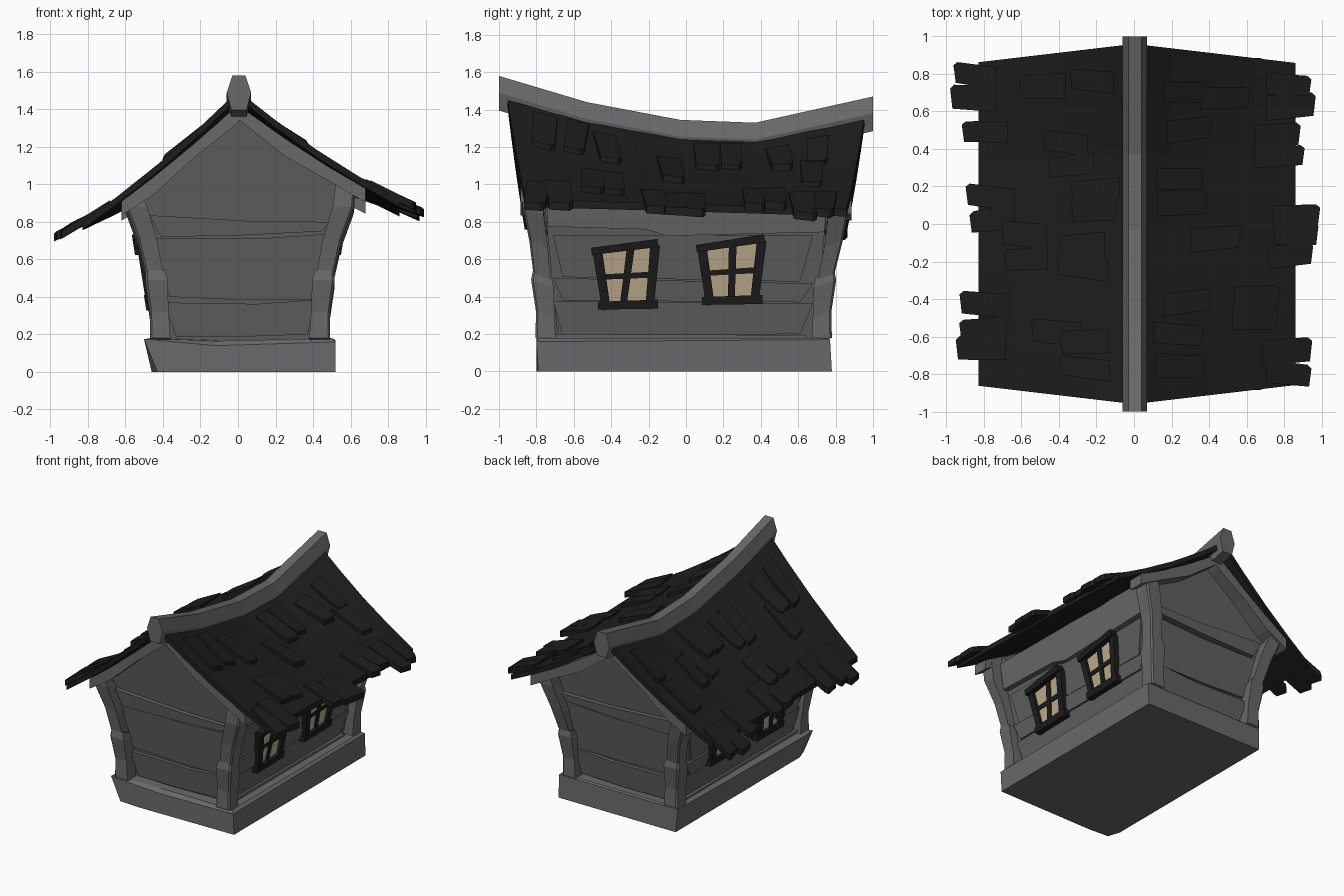
import bpy, bmesh, math, random
from mathutils import Vector

if "Cube" in bpy.data.objects:
    bpy.data.objects.remove(bpy.data.objects["Cube"])
random.seed(4)

def material(name, rgb):
    m = bpy.data.materials.new(name)
    m.diffuse_color = (*rgb, 1)
    m.use_nodes = True
    m.node_tree.nodes["Principled BSDF"].inputs["Base Color"].default_value = m.diffuse_color
    return m

TIMBER = material("grey timber", (0.14, 0.14, 0.145))
WALL = material("wall grey", (0.115, 0.115, 0.119))
ROOF = material("charcoal roof", (0.0125, 0.0125, 0.0125))
FRAME = material("black frame", (0.0115, 0.0115, 0.0115))
PANE = material("tan pane", (0.52, 0.41, 0.27))

def loft(name, rings, mat):
    """Closed skin through a row of equal-length point rings."""
    bm = bmesh.new()
    vs = [[bm.verts.new(p) for p in r] for r in rings]
    n = len(rings[0])
    for a, b in zip(vs, vs[1:]):
        for i in range(n):
            j = (i + 1) % n
            bm.faces.new((a[i], a[j], b[j], b[i]))
    bm.faces.new(vs[0])
    bm.faces.new(vs[-1])
    bmesh.ops.recalc_face_normals(bm, faces=bm.faces)
    me = bpy.data.meshes.new(name)
    bm.to_mesh(me)
    bm.free()
    me.materials.append(mat)
    ob = bpy.data.objects.new(name, me)
    bpy.context.collection.objects.link(ob)
    return ob

# Sagging ridge line and the roof surface below it
RIDGE = [(-1, 1.58), (-.53, 1.44), (-.03, 1.345), (.37, 1.33), (1, 1.47)]

def ridge_z(y):
    y = max(-1, min(1, y))
    for (a, za), (b, zb) in zip(RIDGE, RIDGE[1:]):
        if y <= b:
            return za + (zb - za) * (y - a) / (b - a)
    return RIDGE[-1][1]

def roof_z(x, y):
    t = abs(x) / .85
    top = ridge_z(y) - .07
    eave = .90 - .03 * y if x > 0 else .785
    return top + (eave - top) * t - .025 * math.sin(math.pi * min(t, 1))

# Wall coordinates: u along the wall, z up, d outward (walls lean out)
def wall_point(side, u, z, d):
    if side in ("front", "back"):
        s = -1 if side == "front" else 1
        return (u, s * (.685 + .10 * (z - .18) + d), z)
    s = -1 if side == "left" else 1
    return (s * (.41 + .16 * (z - .18) + d), u, z)

def plate(name, side, outline, d0, d1, mat):
    return loft(name, [[wall_point(side, u, z, d) for u, z in outline] for d in (d0, d1)], mat)

def bar(name, side, a, b, w, d0, d1, mat):
    a, b = Vector(a), Vector(b)
    n = (b - a).normalized().orthogonal() * w / 2
    plate(name, side, [a + n, b + n * 1.15, b - n * 1.15, a - n], d0, d1, mat)

# Stone base with a chipped front left corner
loft("base", [
    [(.52, -.79, 0), (.52, .78, 0), (-.46, .78, 0), (-.46, -.70, 0), (-.43, -.79, 0), (-.28, -.80, 0)],
    [(.52, -.80, .16), (.52, .77, .17), (-.47, .77, .17), (-.50, -.70, .17), (-.50, -.80, .175), (-.12, -.78, .14)],
    [(.50, -.78, .18), (.50, .76, .18), (-.45, .76, .18), (-.47, -.70, .18), (-.47, -.78, .18), (-.12, -.75, .165)]],
    TIMBER)

# Leaning wall core, reaching the roof on each side
def core_ring(zr, zl):
    pts = []
    for sx, sy in ((1, -1), (1, 1), (-1, 1), (-1, -1)):
        z = zr if sx > 0 else zl
        pts.append((sx * (.41 + .16 * (z - .18)), sy * (.685 + .1 * (z - .18)), z))
    return pts
loft("wall_core", [core_ring(.15, .15), core_ring(.95, .88)], WALL)

# Gable ends: panel, planks and curved beams under the roof
for side, s in (("front", -1), ("back", 1)):
    top = [(x, roof_z(x, s * .8) - .06) for x in (.54, .27, .01, -.01, -.27, -.54)]
    plate(side + "_gable", side, [(-.5, .80), (.5, .80)] + top, -.04, .008, WALL)
    for i, (l0, r0, l1, r1, d) in enumerate([(.19, .20, .37, .385, .03), (.40, .385, .715, .735, .02),
                                             (.72, .75, .835, .80, .045)]):
        w0, w1 = .33 + .15 * (l0 - .18), .36 + .17 * (l1 - .18)
        plate(f"{side}_plank_{i}", side, [(-w0, l0), (0, (l0 + r0) / 2 - .008), (w0 + .04, r0),
              (w1 + .02, r1), (.1, (l1 + r1) / 2 - .015), (-w1, l1)], -.01, d, WALL)
    rings = []
    for i, x in enumerate((-.62, -.45, -.24, -.01, .01, .25, .47, .68)):
        z = roof_z(x, s * .84) - .04
        h = .095 if 0 < i < 7 and i % 2 else .075
        rings.append([(x, s * .77, z), (x, s * .885, z), (x, s * .885, z - h), (x, s * .77, z - h)])
    loft(side + "_gable_beam", rings, TIMBER)

# Side planks, rails and windows
WINDOWS = [((-.425, .36), (-.195, .36), (-.165, .675), (-.475, .65), .025),
           ((.13, .385), (.365, .385), (.405, .70), (.085, .665), .005)]
for side in ("right", "left"):
    for i, (l0, r0, l1, r1, d) in enumerate([(.19, .20, .375, .365, .012), (.38, .37, .50, .47, .02),
                                             (.505, .48, .73, .73, .012)]):
        plate(f"{side}_plank_{i}", side, [(-.66, l0), (.61, r0), (.68, r1), (-.71, l1)], -.01, d, WALL)
    z = .965 if side == "right" else .89
    plate(side + "_top_rail", side, [(-.74, .775), (-.22, .76), (-.10, .725), (.74, .745),
                                     (.76, z - .01), (-.74, z)], -.02, .04, TIMBER)
    plate(side + "_sill_rail", side, [(-.70, .17), (.64, .17), (.64, .195), (-.70, .2)], -.02, .03, TIMBER)
    # corners in order: bottom left, bottom right, top right, top left
    for k, (bl, br, tr, tl, lean) in enumerate(WINDOWS):
        n = f"{side}_window_{k}"
        mid = lambda a, b, o=0: ((a[0] + b[0]) / 2 + o, (a[1] + b[1]) / 2)
        plate(n + "_pane", side, [bl, br, tr, tl], .021, .029, PANE)
        bar(n + "_mullion", side, mid(bl, br, -lean), mid(tl, tr, lean), .036, .01, .038, FRAME)
        bar(n + "_crossbar", side, mid(bl, tl), mid(br, tr), .028, .01, .036, FRAME)
        bar(n + "_stile_a", side, (bl[0], bl[1] - .03), tl, .045, -.01, .05, FRAME)
        bar(n + "_stile_b", side, (br[0], br[1] - .02), tr, .045, -.01, .05, FRAME)
        bar(n + "_sill", side, (bl[0] - .045, bl[1] - .008), (br[0] + .045, br[1]), .042, -.01, .055, FRAME)
        bar(n + "_lintel", side, (tl[0] - .03, tl[1] - .008), (tr[0] + .015, tr[1] + .012), .038, -.01, .068, FRAME)

# Crooked corner posts in two lengths, thick foot and leaning top
for sx in (-1, 1):
    for sy in (-1, 1):
        def ring(x, y, z, h):
            x -= .02 if sx < 0 else 0
            y -= .025 if sy > 0 and z < .6 else 0
            return [(sx * (x + a * h), sy * (y + b * h), z + .02 * b)
                    for a, b in ((1, .8), (.8, 1), (-1, 1), (-1, -1), (1, -1))]
        name = ("front" if sy < 0 else "back") + ("_left" if sx < 0 else "_right") + "_post"
        zt = roof_z(sx * .57, sy * .83) - .08
        loft(name + "_foot", [ring(.435, .75, .16, .055), ring(.44, .752, .3, .05),
                              ring(.455, .768, .47, .06), ring(.46, .768, .52, .05)], TIMBER)
        loft(name, [ring(.46, .768, .48, .045), ring(.50, .788, .68, .05),
                    ring(.56, .818, .86, .056), ring(.575, .82, zt, .052)], TIMBER)

# Roof slabs, swept from front to back along the sag
for side, s in (("right", 1), ("left", -1)):
    rings = []
    for v in (-1, -.75, -.56, -.3, -.03, .2, .39, .7, 1):
        row = [(s * x, v * (.96 - .10 * x / .85)) for x in (.001, .2, .42, .64, .86 if s > 0 else .83)]
        rings.append([(x, y, roof_z(x, y)) for x, y in row] +
                     [(x, y, roof_z(x, y) - .04) for x, y in reversed(row)])
    loft(side + "_roof_slab", rings, ROOF)

# Shingle clusters (centre x, centre y), laid on the slope
SHINGLES = [(.27, .70), (.29, .50), (.48, .67), (.82, .74), (.83, .625), (.76, .47), (.77, .36), (.24, .24),
            (.25, .11), (.43, -.08), (.86, .04), (.83, -.17), (.86, -.05), (.28, -.42), (.65, -.39), (.64, -.50),
            (.23, -.59), (.24, -.76), (.82, -.80), (.81, -.68), (-.84, .79), (-.85, .67), (-.79, .49),
            (-.48, .73), (-.22, .76), (-.36, .43), (-.33, .31), (-.20, .18), (-.21, .08), (-.76, .14), (-.75, .02),
            (-.58, -.06), (-.57, -.19), (-.27, -.12), (-.27, -.23), (-.79, -.43), (-.80, -.56), (-.81, -.66),
            (-.41, -.58), (-.26, -.63), (-.26, -.77)]
for i, (cx, cy) in enumerate(SHINGLES):
    s = 1 if cx > 0 else -1
    hx, hy = random.uniform(.11, .13), random.uniform(.056, .07)
    skew = random.uniform(-.015, .015)
    tilt = random.uniform(.008, .022)
    corners = [(-hx, -hy), (hx, -hy * .85), (hx + .012, hy * .7), (hx - .01, hy), (-hx, hy)]
    rings = []
    for lift in (-.025, .018):
        r = []
        for a, b in corners:
            x, y = cx + s * a, cy + b + skew * a / hx
            r.append((x, y, roof_z(x, y) + lift + (tilt if a > 0 else 0)))
        rings.append(r)
    loft(f"shingle_{i}", rings, ROOF)

# Heavy ridge beam following the sag
SECTION = [(.04, 0), (.07, -.09), (.045, -.185), (-.035, -.185), (-.06, -.09), (-.03, 0)]
loft("ridge_beam", [[(x, y, z + dz) for x, dz in SECTION] for y, z in RIDGE], TIMBER)
